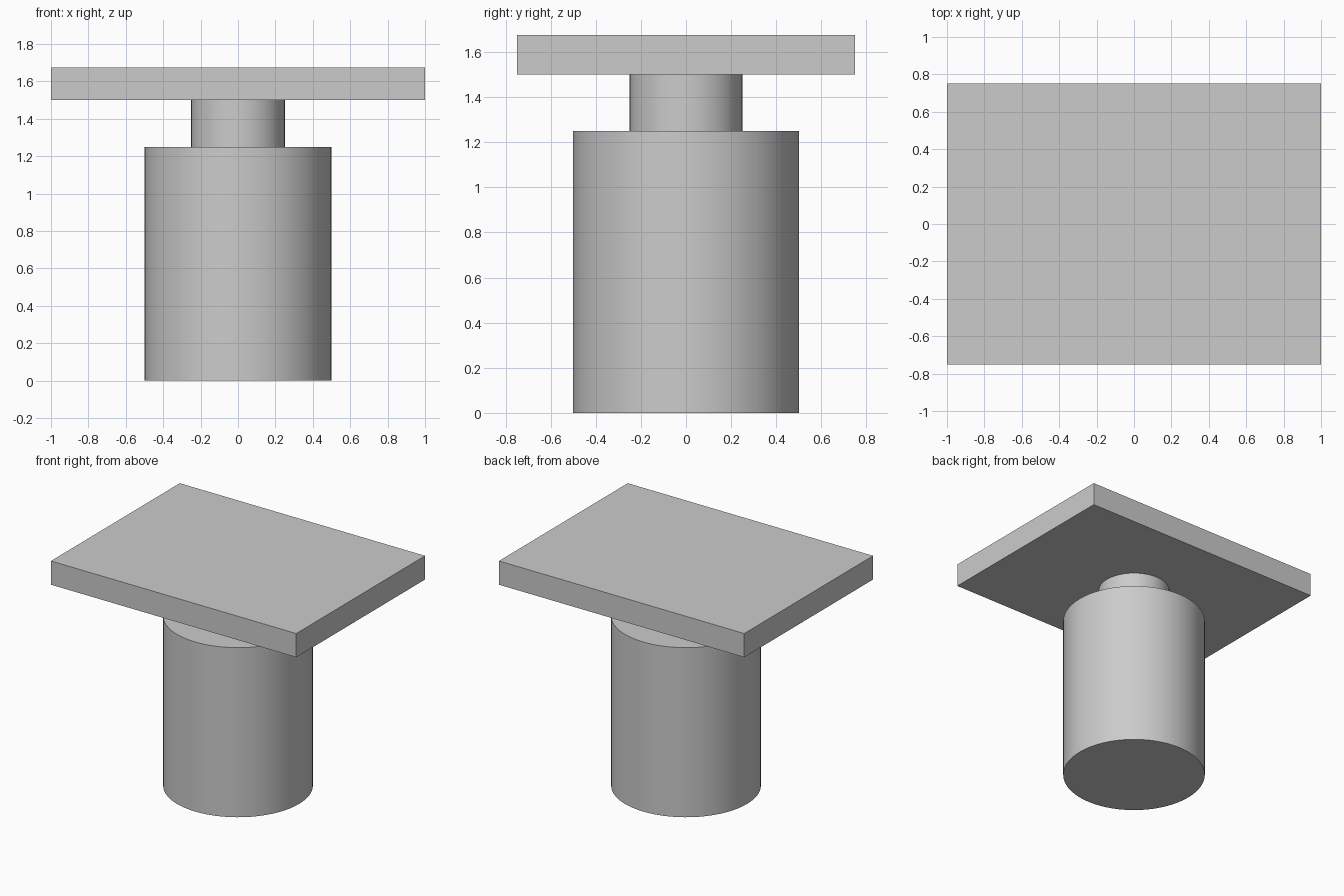
import bpy
import math

default = bpy.data.objects.get("Cube")
if default:
    bpy.data.objects.remove(default, do_unlink=True)

GREY = (0.6, 0.6, 0.6, 1.0)
grey = bpy.data.materials.new("light_grey")
grey.use_nodes = True
grey.diffuse_color = GREY
grey.node_tree.nodes["Principled BSDF"].inputs["Base Color"].default_value = GREY


def cylinder(name, radius, bottom, top):
    bpy.ops.mesh.primitive_cylinder_add(
        vertices=64, radius=radius, depth=top - bottom,
        location=(0, 0, (bottom + top) / 2))
    part = bpy.context.object
    part.name = name
    part.data.materials.append(grey)
    bpy.ops.object.shade_smooth_by_angle(angle=math.radians(30))


def box(name, width, depth, bottom, top):
    bpy.ops.mesh.primitive_cube_add(size=1, location=(0, 0, (bottom + top) / 2))
    part = bpy.context.object
    part.name = name
    part.scale = (width, depth, top - bottom)
    bpy.ops.object.transform_apply(location=False, rotation=False, scale=True)
    part.data.materials.append(grey)


# Wide round base, narrow neck and rectangular top plate
cylinder("base_column", 0.5, 0, 1.25)
cylinder("neck", 0.25, 1.25, 1.5)
box("top_plate", 2, 1.5, 1.5, 1.675)
